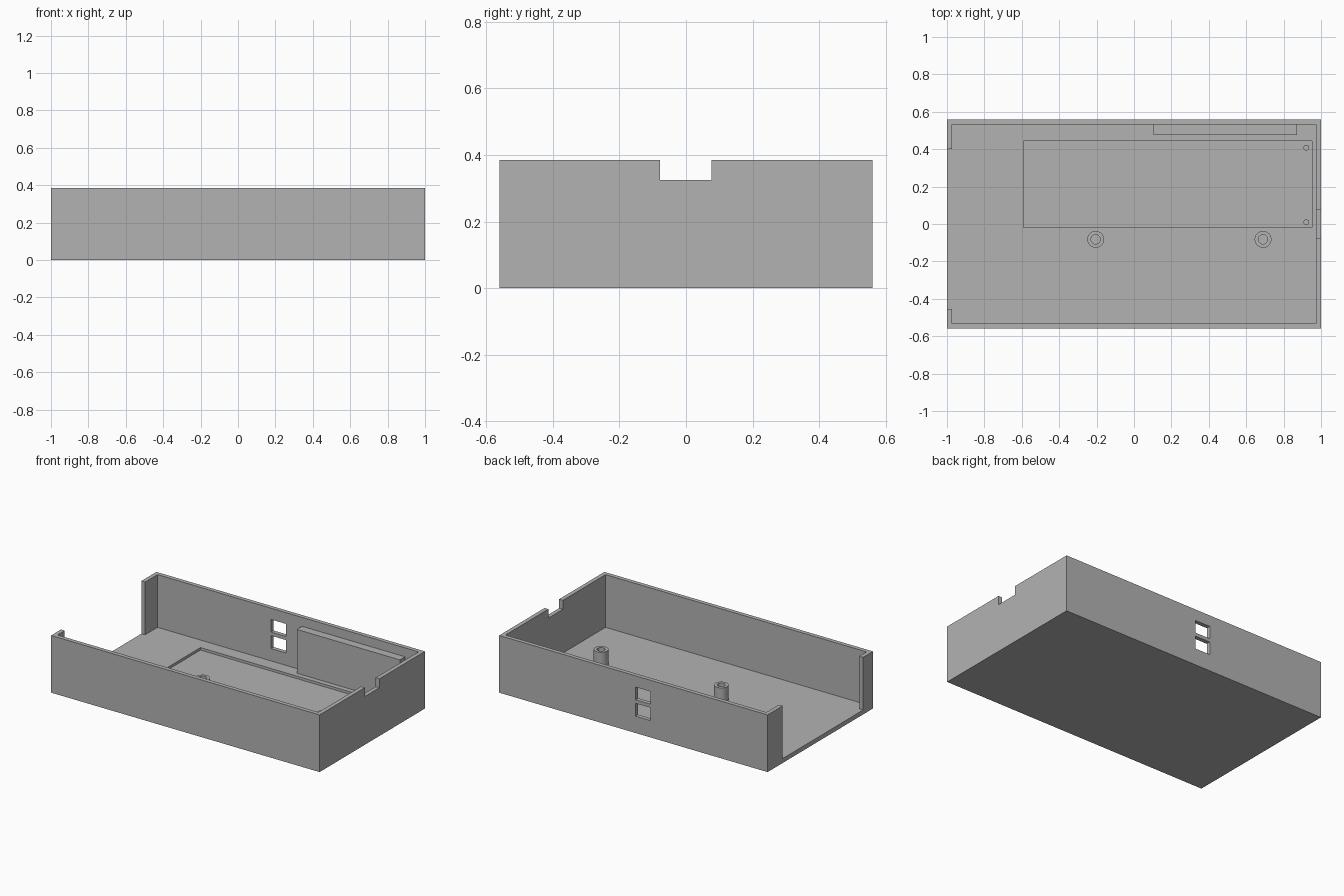
import bpy, bmesh, math

if "Cube" in bpy.data.objects:
    bpy.data.objects.remove(bpy.data.objects["Cube"])

grey = bpy.data.materials.new("plain grey")
grey.diffuse_color = (0.45, 0.45, 0.45, 1)
grey.use_nodes = True
grey.node_tree.nodes["Principled BSDF"].inputs["Base Color"].default_value = grey.diffuse_color

FLOOR, WALL, TOP = 0.03, 0.028, 0.385


def finish(name, bm):
    bmesh.ops.recalc_face_normals(bm, faces=bm.faces)
    mesh = bpy.data.meshes.new(name)
    bm.to_mesh(mesh)
    bm.free()
    mesh.materials.append(grey)
    obj = bpy.data.objects.new(name, mesh)
    bpy.context.collection.objects.link(obj)
    return obj


def box(name, x, y, z):
    bm = bmesh.new()
    bmesh.ops.create_cube(bm, size=1)
    for v in bm.verts:
        for i, (a, b) in enumerate((x, y, z)):
            v.co[i] = a if v.co[i] < 0 else b
    return finish(name, bm)


def lathe(name, center, profile, closed, sides=32):
    """Spin an (r, z) profile around a vertical axis."""
    bm = bmesh.new()
    rings = []
    for r, z in profile:
        rings.append([bm.verts.new((center[0] + r * math.cos(2 * math.pi * k / sides),
                                    center[1] + r * math.sin(2 * math.pi * k / sides), z))
                      for k in range(sides)])
    pairs = list(zip(rings, rings[1:]))
    if closed:
        pairs.append((rings[-1], rings[0]))
    else:
        bm.faces.new(rings[0])
        bm.faces.new(rings[-1])
    for a, b in pairs:
        for k in range(sides):
            n = (k + 1) % sides
            bm.faces.new((a[k], a[n], b[n], b[k]))
    obj = finish(name, bm)
    bpy.context.view_layer.objects.active = obj
    obj.select_set(True)
    bpy.ops.object.shade_smooth_by_angle(angle=math.radians(30))
    obj.select_set(False)
    return obj


def cut(target, x, y, z):
    cutter = box("cutter", x, y, z)
    cutter.hide_render = True
    mod = target.modifiers.new("cut", 'BOOLEAN')
    mod.operation = 'DIFFERENCE'
    mod.solver = 'EXACT'
    mod.object = cutter
    bpy.context.view_layer.objects.active = target
    bpy.ops.object.modifier_apply(modifier=mod.name)
    bpy.data.objects.remove(cutter)


# Open tray
tray = box("tray", (-1, 1), (-0.56, 0.56), (0, TOP))
cut(tray, (-1 + WALL, 1 - WALL), (-0.56 + WALL, 0.56 - WALL), (FLOOR, 0.6))
cut(tray, (-1.1, -0.9), (-0.455, 0.40), (FLOOR, 0.6))       # open left end
cut(tray, (0.9, 1.1), (-0.078, 0.076), (0.325, 0.6))        # right wall notch
cut(tray, (-0.59, 0.953), (-0.02, 0.443), (0.013, 0.1))     # floor recess
for z in ((0.113, 0.200), (0.224, 0.309)):                  # back wall windows
    cut(tray, (-0.126, -0.015), (0.5, 0.6), z)

# Thick pad against the back wall
box("back_pad", (0.105, 0.872), (0.477, 0.54), (0.02, 0.325))

# Hollow screw posts
for x in (-0.205, 0.69):
    lathe("screw_post", (x, -0.082),
          [(0.045, 0.02), (0.045, 0.13), (0.025, 0.13), (0.025, 0.02)], True)

# Small locating pegs in the recess
for y in (0.408, 0.01):
    lathe("locating_peg", (0.921, y), [(0.015, 0.008), (0.015, 0.045)], False, 24)
